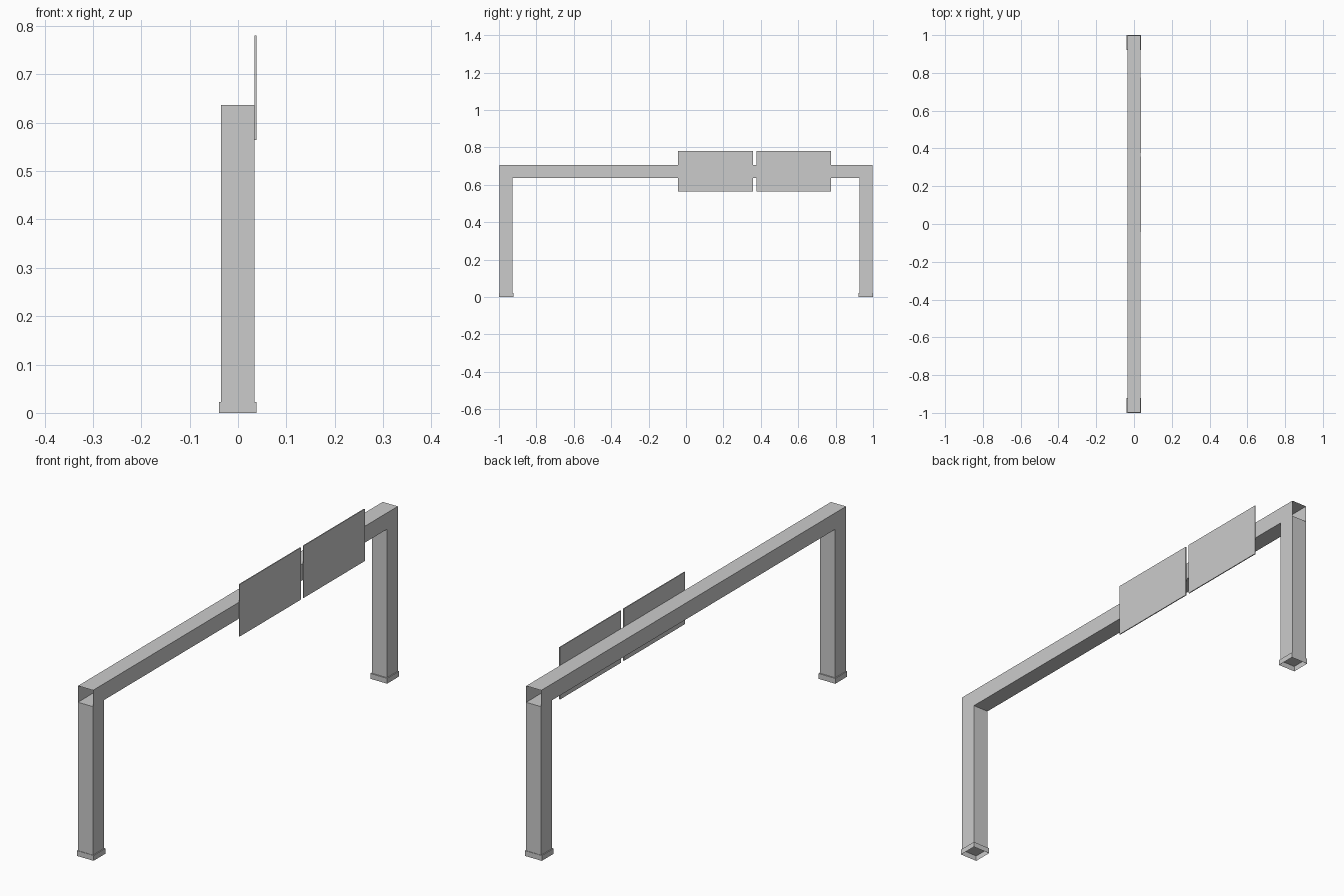
import bpy, bmesh
from mathutils import Vector

if "Cube" in bpy.data.objects:
    bpy.data.objects.remove(bpy.data.objects["Cube"])


def box(name, lo, hi, open_sides=()):
    """Box between two corners; faces whose normal is in open_sides are removed."""
    lo, hi = Vector(lo), Vector(hi)
    bm = bmesh.new()
    bmesh.ops.create_cube(bm, size=1)
    for v in bm.verts:
        v.co = Vector([(a + b) / 2 + c * (b - a) for a, b, c in zip(lo, hi, v.co)])
    bm.normal_update()
    gone = [f for f in bm.faces
            if any(f.normal.dot(Vector(d)) > 0.9 for d in open_sides)]
    bmesh.ops.delete(bm, geom=gone, context='FACES_ONLY')
    mesh = bpy.data.meshes.new(name)
    bm.to_mesh(mesh)
    bm.free()
    obj = bpy.data.objects.new(name, mesh)
    bpy.context.collection.objects.link(obj)
    return obj


UP, DOWN = (0, 0, 1), (0, 0, -1)
FRONT, BACK = (0, -1, 0), (0, 1, 0)
X0, X1 = -0.035, 0.034        # tube width
END = 0.998                   # tube end
FOOT_H, LEG_TOP, BEAM_TOP = 0.022, 0.637, 0.705

# Crossbeam: hollow tube, open at both ends
box("crossbeam", (X0, -END, LEG_TOP), (X1, END, BEAM_TOP), (FRONT, BACK))

# Legs (open tubes) with slightly wider foot caps, hollow underneath
for side, s in (("front", -1), ("back", 1)):
    y = sorted((s * END, s * 0.927))
    box(side + "_leg", (X0, y[0], FOOT_H), (X1, y[1], LEG_TOP), (UP, DOWN))
    y = sorted((s * 1.0, s * 0.922))
    box(side + "_foot_cap", (-0.039, y[0], 0), (0.038, y[1], FOOT_H), (DOWN,))

# Two thin sign panels on the right face of the beam
for i, y in enumerate((-0.043, 0.376)):
    box(f"panel_{i + 1}", (X1, y, 0.564), (0.038, y + 0.4, 0.780))
